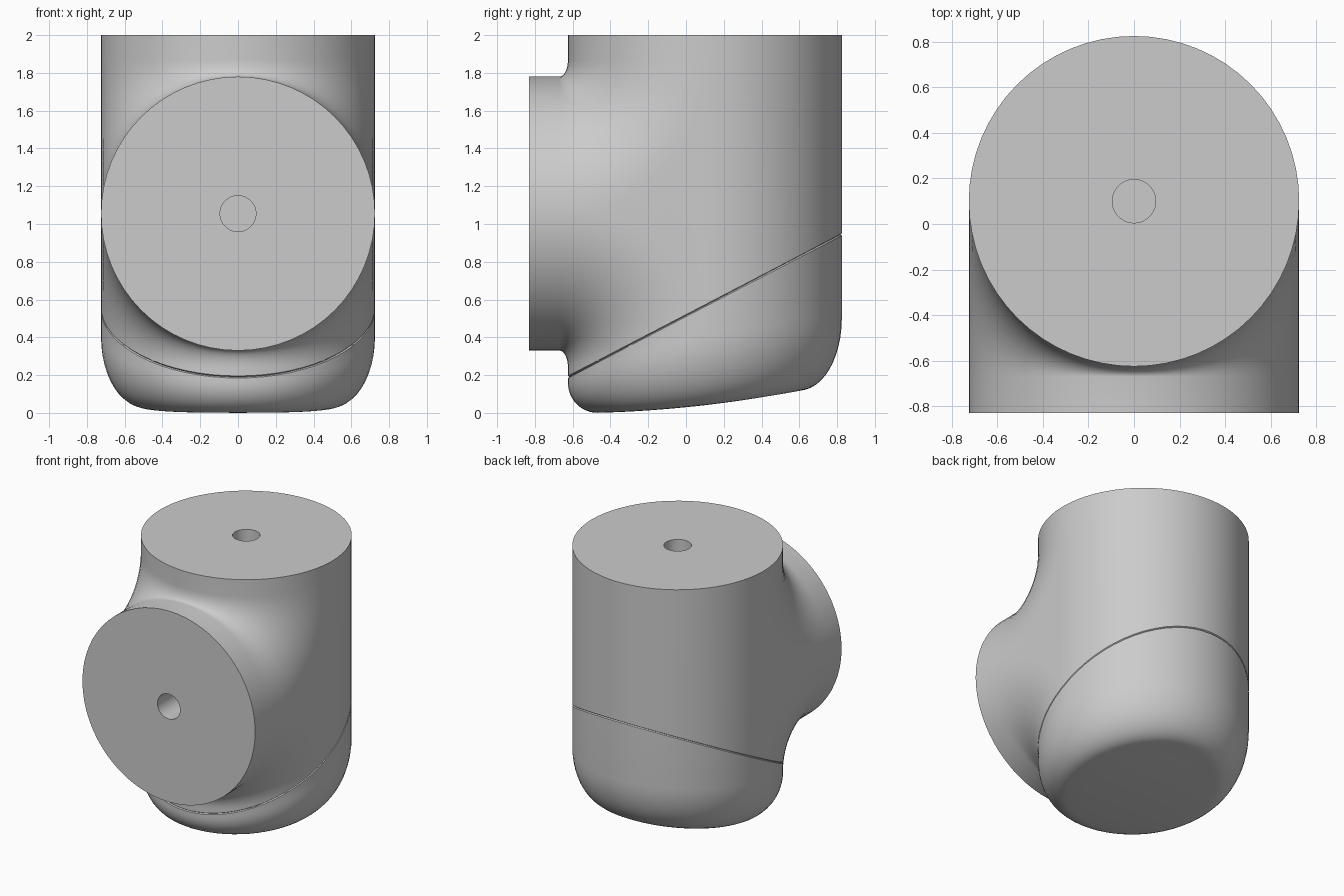
import bpy, bmesh
from math import sin, cos, pi
from mathutils import Vector

if "Cube" in bpy.data.objects:
    bpy.data.objects.remove(bpy.data.objects["Cube"])

R = 0.725            # radius of both pipes
CY, CZ = 0.10, 1.055  # axis of upright pipe (y) and of front pipe (z)
FRONT, NECK = -0.83, -0.67
TOP, SHOULDER = 2.0, 1.87
N, ARC = 32, 12
HOLE = 0.095 / R

bm = bmesh.new()


def grid(rows):
    """Skin neighbouring rows of points with quads."""
    vs = [[bm.verts.new(p) for p in row] for row in rows]
    for a, b in zip(vs, vs[1:]):
        for i in range(len(a) - 1):
            bm.faces.new((a[i], a[i + 1], b[i + 1], b[i]))


def drilled_disc(ring, centre, inward):
    """Flat end face with a small blind hole in the middle."""
    c = Vector(centre)
    ring = [Vector(p) for p in ring]
    lip = [c + (p - c) * HOLE for p in ring]
    floor = [p + Vector(inward) for p in lip]
    grid([ring, lip, floor])
    bm.faces.new([bm.verts.new(p) for p in floor[:-1]])


def arc_point(w, f, z_start, sign):
    """Point on the swept blend between the two pipes; w is the half chord."""
    y = NECK + (CY - w - NECK) * cos(f)
    z = z_start + (CZ + sign * w - z_start) * sin(f)
    return y, z


half = [pi * i / N for i in range(N + 1)]
phis = [pi / 2 * k / ARC for k in range(ARC + 1)]


def blend_start(s):
    return 0.40 - 0.16 * s


def dome_start(s):
    return 0.40 + 0.17 * s - 0.07 * s * s


# front half: upper and lower blends running out into the front pipe
upper, lower = [], []
for a in half:
    s = sin(a) if 0 < a < pi else 0.0
    x, w = R * cos(a), R * s
    up = [(x, *arc_point(w, f, SHOULDER, 1)) for f in phis]
    upper.append([(x, CY - w, TOP)] + up + [(x, FRONT, CZ + w)])
    low = [(x, *arc_point(w, f, blend_start(s), -1)) for f in phis]
    lower.append([(x, CY - w, dome_start(-s))] + low + [(x, FRONT, CZ - w)])
grid(upper)
grid(lower)

# flat flanks between the two blends
for e in (0, N):
    grid([upper[e][1:-1], lower[e][1:-1]])

# back half of the upright pipe
grid([[(R * cos(a), CY + R * sin(a), z) for z in
       (TOP, SHOULDER, dome_start(sin(a)))] for a in half])

# rounded, tilted bottom
full = [2 * pi * i / (2 * N) for i in range(2 * N + 1)]


def base_point(a, t):
    y = 0.065 + 0.535 * sin(a) * t
    return Vector((0.5 * cos(a) * t, y, 0.03 + 0.1 * y + 0.08 * y * y))


rows = []
for f in phis:
    row = []
    for a in full:
        s = sin(a)
        p = Vector((R * cos(a), CY + R * s, dome_start(s)))
        q = base_point(a, 1)
        row.append((q.x + (p.x - q.x) * cos(f), q.y + (p.y - q.y) * cos(f),
                    p.z + (q.z - p.z) * sin(f)))
    rows.append(row)
rows += [[base_point(a, t) for a in full] for t in (0.75, 0.5, 0.25, 0)]
grid(rows)

# end faces
drilled_disc([(R * cos(a), CY + R * sin(a), TOP) for a in full],
             (0, CY, TOP), (0, 0, -0.3))
drilled_disc([(R * cos(a), FRONT, CZ + R * sin(a)) for a in full],
             (0, FRONT, CZ), (0, 0.3, 0))

bmesh.ops.remove_doubles(bm, verts=bm.verts, dist=0.0005)
bmesh.ops.recalc_face_normals(bm, faces=bm.faces)

# fine slanted seam groove around the lower body
normal = Vector((0, -0.52, 1)).normalized()
origin = Vector((0, -0.625, 0.19))
for d in (-0.005, 0.005, 0):
    cut = bmesh.ops.bisect_plane(
        bm, geom=bm.verts[:] + bm.edges[:] + bm.faces[:], dist=0.00001,
        plane_co=origin + normal * d, plane_no=normal)
bm.normal_update()
seam = [(v, v.normal.copy()) for v in cut["geom_cut"]
        if isinstance(v, bmesh.types.BMVert)]
for v, n in seam:
    v.co -= n * 0.008

mesh = bpy.data.meshes.new("pipe_body")
bm.to_mesh(mesh)
bm.free()
body = bpy.data.objects.new("pipe_body", mesh)
bpy.context.collection.objects.link(body)
bpy.context.view_layer.objects.active = body
body.select_set(True)
bpy.ops.object.shade_smooth_by_angle(angle=0.6)
